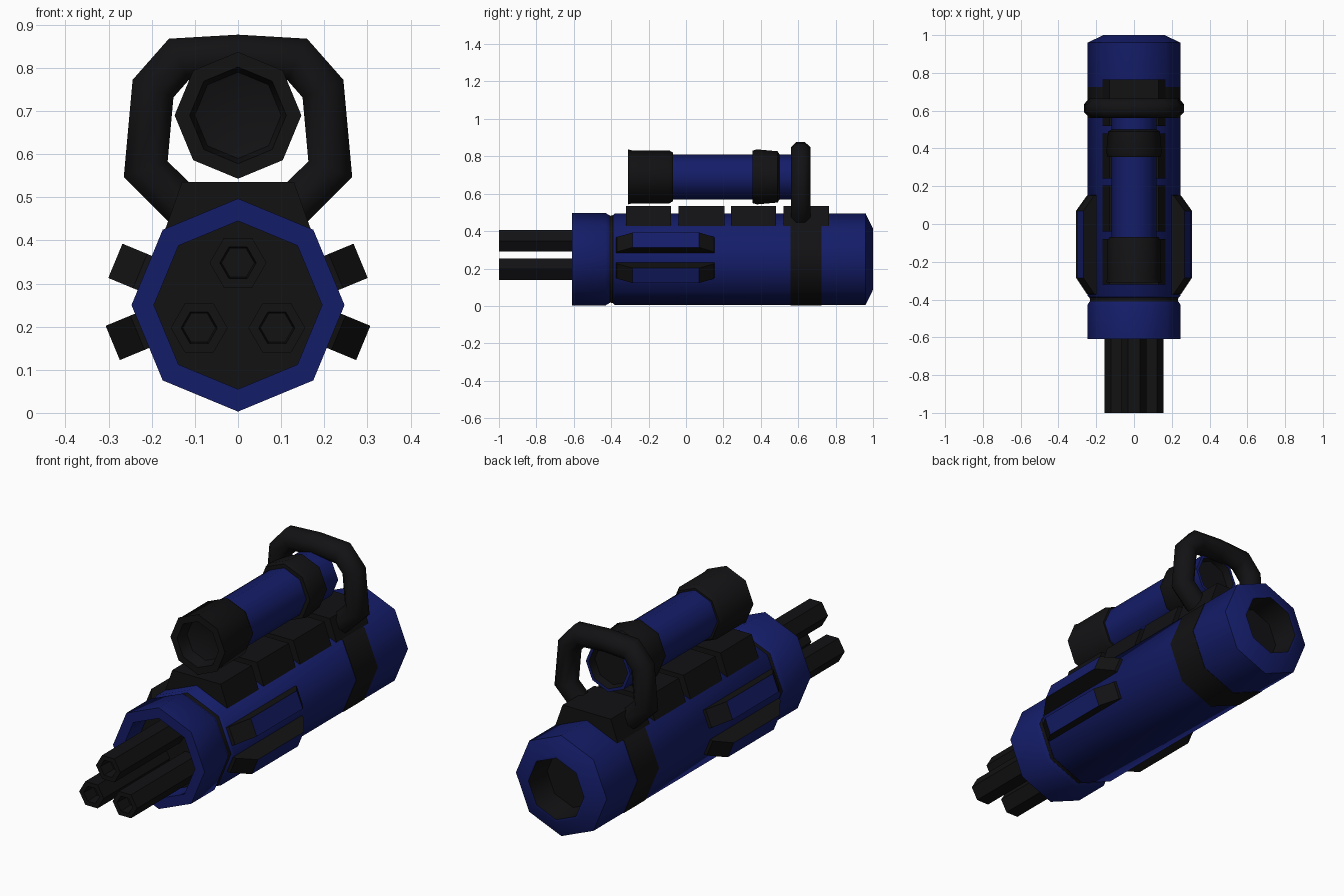
import bpy, bmesh
from math import sin, cos, pi, radians
from mathutils import Vector

if "Cube" in bpy.data.objects:
    bpy.data.objects.remove(bpy.data.objects["Cube"])


def material(name, rgb):
    m = bpy.data.materials.new(name)
    m.diffuse_color = (*rgb, 1)
    m.use_nodes = True
    m.node_tree.nodes["Principled BSDF"].inputs["Base Color"].default_value = m.diffuse_color
    return m


BLUE = material("blue_paint", (0.007, 0.012, 0.14))
BLACK = material("black_metal", (0.006, 0.006, 0.007))


def finish(name, bm, mats, smooth_angle=0):
    bmesh.ops.recalc_face_normals(bm, faces=bm.faces[:])
    for f in bm.faces:
        f.smooth = smooth_angle > 0
    for e in bm.edges:
        e.smooth = e.calc_face_angle(pi) < radians(smooth_angle)
    me = bpy.data.meshes.new(name)
    bm.to_mesh(me)
    bm.free()
    for m in mats:
        me.materials.append(m)
    ob = bpy.data.objects.new(name, me)
    bpy.context.collection.objects.link(ob)
    return ob


def lathe(name, profile, mats, x=0, z=0, sides=8, inner=()):
    """Turn (y, radius) points round a y axis; segments listed in inner use mats[1]."""
    bm = bmesh.new()
    rings = []
    for y, r in profile:
        if r == 0:
            rings.append([bm.verts.new((x, y, z))] * sides)
        else:
            rings.append([bm.verts.new((x + r * cos(2 * pi * k / sides), y,
                                        z + r * sin(2 * pi * k / sides))) for k in range(sides)])
    for i in range(len(rings) - 1):
        a, b = rings[i], rings[i + 1]
        for k in range(sides):
            n = (k + 1) % sides
            f = bm.faces.new(list(dict.fromkeys((a[k], a[n], b[n], b[k]))))
            f.material_index = 1 if i in inner else 0
    return finish(name, bm, mats, 50)


def loft(name, rings, mats, smooth_angle=0):
    """Join equal rings of points and cap both ends; the last cap uses the last material."""
    bm = bmesh.new()
    vs = [[bm.verts.new(p) for p in ring] for ring in rings]
    for a, b in zip(vs, vs[1:]):
        for k in range(len(a)):
            n = (k + 1) % len(a)
            bm.faces.new((a[k], a[n], b[n], b[k]))
    bm.faces.new(vs[0])
    bm.faces.new(vs[-1]).material_index = len(mats) - 1
    return finish(name, bm, mats, smooth_angle)


# Main housing: open front collar, groove, body with chamfered hollow rear, band
C = 0.25
lathe("front_collar", [(-0.49, 0), (-0.49, 0.195), (-0.61, 0.195), (-0.61, 0.247),
                       (-0.43, 0.247), (-0.41, 0.235), (-0.41, 0)], [BLUE, BLACK], z=C, inner=(0,))
lathe("groove_ring", [(-0.42, 0), (-0.42, 0.238), (-0.405, 0.232), (-0.38, 0.238), (-0.38, 0)],
      [BLACK], z=C)
lathe("main_body", [(-0.39, 0), (-0.39, 0.235), (-0.38, 0.245), (0.96, 0.245), (1.0, 0.163),
                    (1.0, 0.15), (0.87, 0.14), (0.87, 0)], [BLUE, BLACK], z=C, inner=(5, 6))
lathe("rear_band", [(0.56, 0.24), (0.56, 0.247), (0.725, 0.247), (0.725, 0.24), (0.56, 0.24)],
      [BLACK], z=C)

# Three hexagonal barrels with bored muzzles
for i, (x, z) in enumerate([(0, 0.348), (-0.09, 0.197), (0.09, 0.197)]):
    lathe(f"barrel_{i + 1}", [(-0.93, 0), (-0.93, 0.038), (-1.0, 0.042), (-1.0, 0.066),
                              (-0.48, 0.066), (-0.48, 0)], [BLACK], x, z, sides=6)

# Top rail blocks
for i, (y0, y1) in enumerate([(-0.32, -0.08), (-0.04, 0.205), (0.24, 0.48), (0.52, 0.765)]):
    section = [(-0.168, 0.428), (-0.13, 0.535), (0.13, 0.535), (0.168, 0.428)]
    loft(f"rail_block_{i + 1}", [[(x, y, z) for x, z in section] for y in (y0, y1)], [BLACK])

# Side fins: black tapered blocks with a blue outer face
for side, sx in (("right", 1), ("left", -1)):
    for level, sz, shift in (("upper", 1, -0.014), ("lower", -1, -0.03)):
        a = radians(22.5)
        n = Vector((sx * cos(a), 0, sz * sin(a)))
        t = Vector((-sx * sin(a), 0, sz * cos(a)))
        rings = []
        for h, y0, y1 in ((0.21, -0.38, 0.155), (0.24, -0.37, 0.15), (0.302, -0.285, 0.07)):
            rings.append([Vector((0, y, C)) + n * h + t * (shift + w)
                          for y, w in ((y0, -0.043), (y1, -0.043), (y1, 0.043), (y0, 0.043))])
        loft(f"{level}_{side}_fin", rings, [BLACK, BLUE])

# Scope: tube, front hood, rear ring
S = 0.69
lathe("scope_tube", [(-0.12, 0), (-0.12, 0.12), (0.60, 0.12), (0.60, 0.105), (0.56, 0.10),
                     (0.56, 0)], [BLUE, BLACK], z=S, inner=(3, 4))
lathe("scope_hood", [(-0.22, 0), (-0.25, 0.10), (-0.31, 0.112), (-0.31, 0.147), (-0.29, 0.142),
                     (-0.09, 0.142), (-0.07, 0.13), (-0.07, 0)], [BLACK], z=S)
lathe("scope_ring", [(0.355, 0.11), (0.355, 0.14), (0.38, 0.147), (0.49, 0.137), (0.50, 0.12),
                     (0.50, 0.11), (0.355, 0.11)], [BLACK], z=S)

# Carry handle: octagonal bar swept along an arch, mitred at each bend
half = [(0.115, 0.467), (0.214, 0.565), (0.197, 0.752), (0.137, 0.82)]
path = [Vector(p) for p in half + [(0, 0.828)] + [(-x, z) for x, z in half[::-1]]]
rings = []
for i, p in enumerate(path):
    d0 = (p - path[max(i - 1, 0)]).normalized()
    d1 = (path[min(i + 1, len(path) - 1)] - p).normalized()
    d = (d0 + d1).normalized()
    stretch = 1 / max(d.dot(d1), d.dot(d0))
    n = Vector((d.y, -d.x)) * stretch
    ring = []
    for k in range(8):
        a = pi / 8 + k * pi / 4
        q = p + n * 0.053 * cos(a)
        ring.append((q.x, 0.613 + 0.057 * sin(a), q.y))
    rings.append(ring)
loft("carry_handle", rings, [BLACK], 50)
